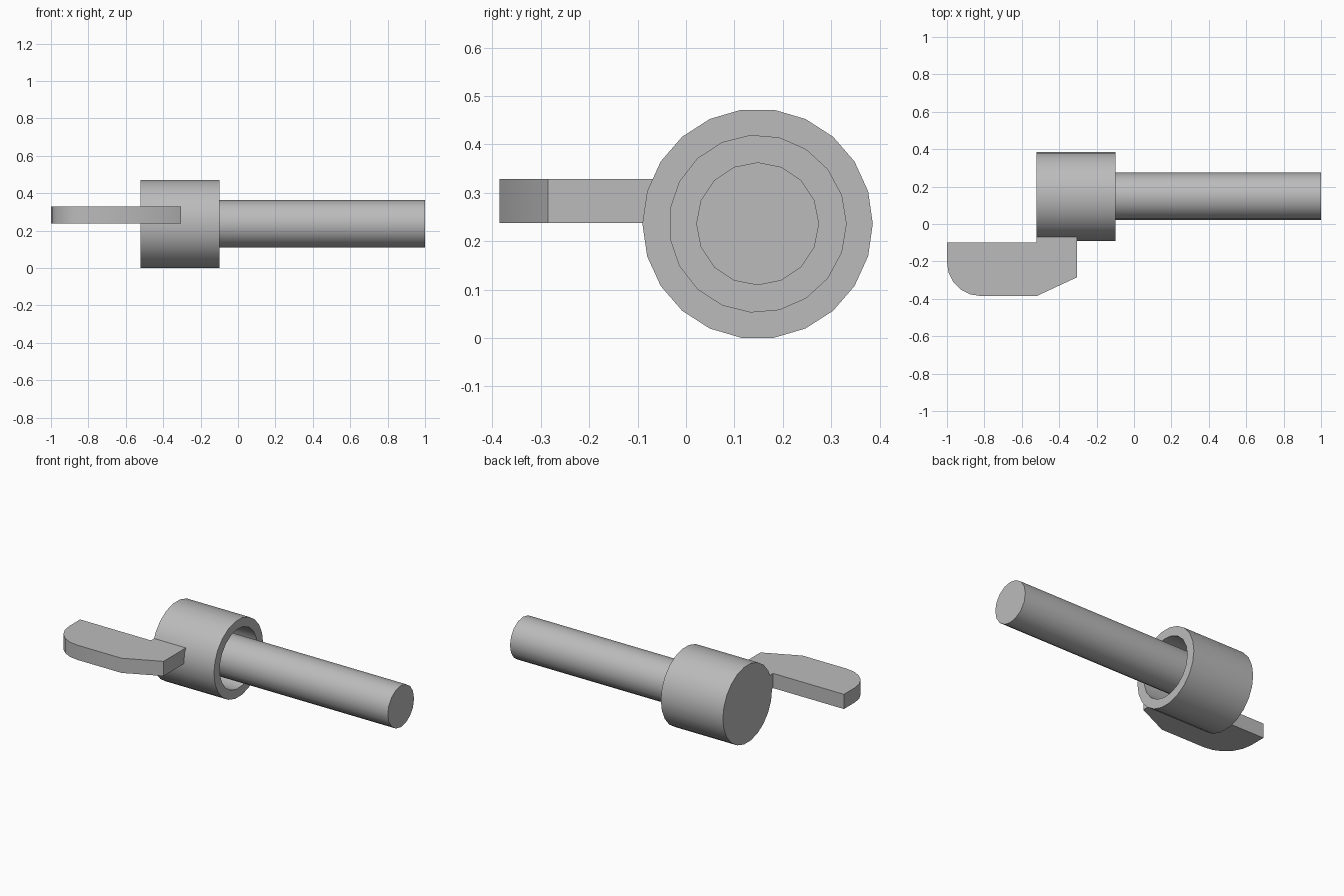
import bpy, bmesh, math

cube = bpy.data.objects.get("Cube")
if cube:
    bpy.data.objects.remove(cube, do_unlink=True)

AXIS_Y, AXIS_Z = 0.148, 0.236

grey = bpy.data.materials.new("plain grey")
grey.use_nodes = True
colour = (0.5, 0.5, 0.5, 1)
grey.diffuse_color = colour
grey.node_tree.nodes["Principled BSDF"].inputs["Base Color"].default_value = colour


def finish(bm, name, smooth=True):
    bmesh.ops.recalc_face_normals(bm, faces=bm.faces)
    mesh = bpy.data.meshes.new(name)
    bm.to_mesh(mesh)
    bm.free()
    mesh.materials.append(grey)
    obj = bpy.data.objects.new(name, mesh)
    bpy.context.collection.objects.link(obj)
    if smooth:
        bpy.ops.object.select_all(action='DESELECT')
        obj.select_set(True)
        bpy.context.view_layer.objects.active = obj
        bpy.ops.object.shade_smooth_by_angle(angle=math.radians(30))
    return obj


def ring(bm, x, radius, sides):
    """Circle of vertices around the shaft axis."""
    turn = math.tau / sides
    return [bm.verts.new((x, AXIS_Y + radius * math.cos(i * turn),
                          AXIS_Z + radius * math.sin(i * turn)))
            for i in range(sides)]


def wall(bm, a, b):
    """Band of quads between two rings."""
    for i in range(len(a)):
        j = (i + 1) % len(a)
        bm.faces.new((a[i], a[j], b[j], b[i]))


def loop_edges(bm, loop):
    return [bm.edges.get((loop[i - 1], loop[i])) for i in range(len(loop))]


# Collar: a cup closed on the right, with its bore open on the left
bm = bmesh.new()
back, rim = ring(bm, -0.52, 0.238, 22), ring(bm, -0.10, 0.238, 22)
mouth, floor = ring(bm, -0.10, 0.183, 19), ring(bm, -0.46, 0.183, 19)
wall(bm, back, rim)
wall(bm, mouth, floor)
bm.faces.new(back)
bm.faces.new(floor)
bmesh.ops.triangle_fill(bm, edges=loop_edges(bm, rim) + loop_edges(bm, mouth),
                        use_beauty=True)
finish(bm, "collar")

# Shaft: a plain rod seated in the bore
bm = bmesh.new()
start, end = ring(bm, -0.47, 0.127, 16), ring(bm, 1.0, 0.127, 16)
wall(bm, start, end)
bm.faces.new(start)
bm.faces.new(end)
finish(bm, "shaft")

# Lever: a flat plate with one rounded corner, let into the collar wall
outline = [(-1.0, -0.10)]
for i in range(6):
    a = math.pi / 2 * i / 5
    outline.append((-0.82 - 0.18 * math.cos(a), -0.205 - 0.18 * math.sin(a)))
outline += [(-0.52, -0.385), (-0.305, -0.285), (-0.305, -0.05),
            (-0.52, -0.05), (-0.52, -0.10)]
bm = bmesh.new()
plate = bm.faces.new([bm.verts.new((x, y, 0.238)) for x, y in outline])
top = bmesh.ops.extrude_face_region(bm, geom=[plate])["geom"]
bmesh.ops.translate(bm, vec=(0, 0, 0.09),
                    verts=[v for v in top if isinstance(v, bmesh.types.BMVert)])
finish(bm, "lever")
